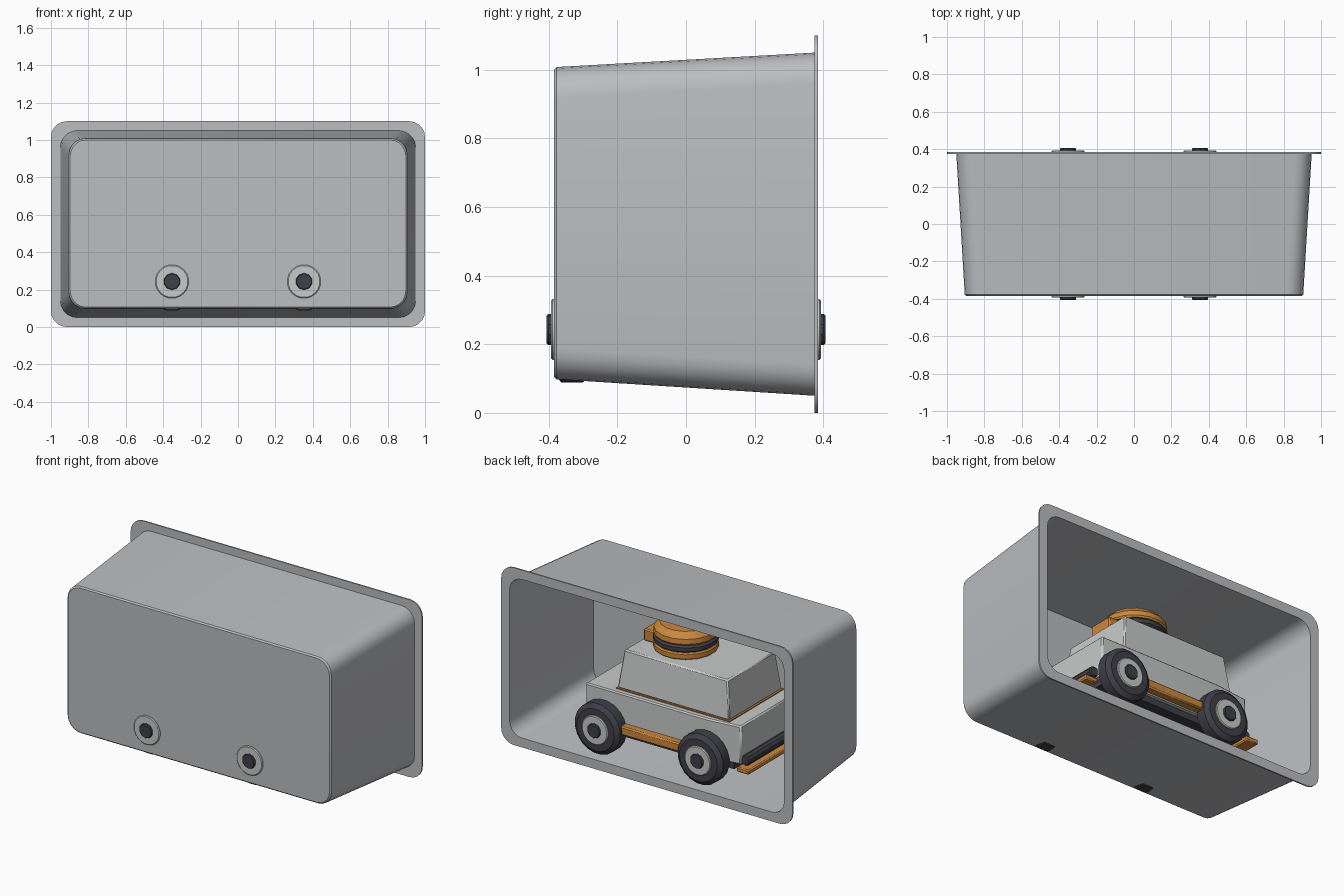
import bpy, bmesh, math
from mathutils import Matrix, Vector

if "Cube" in bpy.data.objects:
    bpy.data.objects.remove(bpy.data.objects["Cube"])


def material(name, rgb):
    m = bpy.data.materials.new(name)
    m.diffuse_color = (*rgb, 1)
    m.use_nodes = True
    m.node_tree.nodes["Principled BSDF"].inputs["Base Color"].default_value = m.diffuse_color
    return m


SHELL = material("shell grey", (0.50, 0.51, 0.53))
PALE = material("pale grey", (0.58, 0.59, 0.59))
DARK = material("dark charcoal", (0.05, 0.05, 0.065))
ORANGE = material("orange", (0.60, 0.25, 0.05))


def finish(name, bm, mat, bevel=0.0, segments=1, angle=30):
    bmesh.ops.recalc_face_normals(bm, faces=bm.faces)
    me = bpy.data.meshes.new(name)
    bm.to_mesh(me)
    bm.free()
    me.materials.append(mat)
    ob = bpy.data.objects.new(name, me)
    bpy.context.collection.objects.link(ob)
    if bevel:
        b = ob.modifiers.new("bevel", 'BEVEL')
        b.width, b.segments = bevel, segments
        b.limit_method, b.angle_limit = 'ANGLE', math.radians(25)
    bpy.context.view_layer.objects.active = ob
    ob.select_set(True)
    bpy.ops.object.shade_smooth_by_angle(angle=math.radians(angle))
    ob.select_set(False)
    return ob


def loft(rings):
    """Skin equal-length closed rings and cap both ends."""
    bm = bmesh.new()
    loops = [[bm.verts.new(p) for p in r] for r in rings]
    for a, b in zip(loops, loops[1:]):
        for i in range(len(a)):
            j = (i + 1) % len(a)
            bm.faces.new((a[i], a[j], b[j], b[i]))
    bm.faces.new(loops[0])
    bm.faces.new(loops[-1])
    return bm


def rounded(hx, hz, y, r, cz=0.55, n=5):
    pts = []
    for k, (sx, sz) in enumerate(((1, 1), (-1, 1), (-1, -1), (1, -1))):
        for i in range(n + 1):
            a = math.radians(90 * k + 90 * i / n)
            pts.append((sx * (hx - r) + r * math.cos(a), y,
                        cz + sz * (hz - r) + r * math.sin(a)))
    return pts


def box(name, x, y, z, mat, bevel=0.0):
    bm = bmesh.new()
    bmesh.ops.create_cube(bm, size=1)
    for v in bm.verts:
        v.co = [s[0] + (c + 0.5) * (s[1] - s[0]) for c, s in zip(v.co, (x, y, z))]
    return finish(name, bm, mat, bevel)


def turned(name, centre, profile, mat, axis='Z', n=16):
    """Disc-like part from (radius, height) steps along an axis."""
    rings = [[(r * math.cos(math.tau * (i + .5) / n), r * math.sin(math.tau * (i + .5) / n), h)
              for i in range(n)] for r, h in profile]
    bm = loft(rings)
    rot = {'Z': Matrix(), 'Y': Matrix.Rotation(-math.pi / 2, 4, 'X'),
           '-Y': Matrix.Rotation(math.pi / 2, 4, 'X')}[axis]
    bm.transform(Matrix.Translation(Vector(centre)) @ rot)
    return finish(name, bm, mat)


# Tapered tub, open at the back, with a thin outer rim
finish("tub_shell", loft([
    rounded(0.897, 0.447, -0.385, 0.085, 0.553),
    rounded(0.905, 0.455, -0.377, 0.09, 0.553),
    rounded(0.95, 0.50, 0.375, 0.09),
    rounded(1.0, 0.55, 0.375, 0.085),
    rounded(1.0, 0.55, 0.384, 0.085),
    rounded(0.942, 0.492, 0.384, 0.085),
    rounded(0.897, 0.447, -0.374, 0.085, 0.553)]), SHELL)

# Lower body with a narrowing nose
plan = [(0.48, 0.30), (-0.36, 0.30), (-0.57, 0.275)]
plan += [(x, -y) for x, y in reversed(plan)]
finish("lower_body", loft([[(x, y, z) for x, y in plan] for z in (0.23, 0.47)]), PALE, 0.008)
box("chassis_plate", (-0.52, 0.45), (-0.27, 0.27), (0.19, 0.235), DARK)

# Cabin frustum standing on a thin trim plate
box("cabin_trim", (-0.485, 0.295), (-0.265, 0.265), (0.468, 0.476), ORANGE)


def rect(x0, x1, hy, z):
    return [(x0, -hy, z), (x1, -hy, z), (x1, hy, z), (x0, hy, z)]


finish("cabin", loft([rect(-0.48, 0.29, 0.26, 0.474), rect(-0.45, 0.26, 0.235, 0.71)]),
       PALE, 0.008)

# Roof turret: stacked discs and a small rear box
turned("turret_base", (0, 0, 0.708), [(0.178, 0), (0.185, 0.008), (0.185, 0.035), (0.178, 0.043)], ORANGE)
turned("turret_band", (0, 0, 0.75), [(0.17, 0), (0.187, 0.012), (0.187, 0.035), (0.17, 0.048)], DARK)
turned("turret_cap", (0, 0, 0.797), [(0.178, 0), (0.185, 0.01), (0.182, 0.04), (0.15, 0.075)], ORANGE)
box("turret_box", (0.10, 0.24), (-0.075, 0.075), (0.71, 0.785), ORANGE, 0.008)

# Wheels: tyre, pale disc, dark hub cap
for sx in (-1, 1):
    for side, axis in ((1, 'Y'), (-1, '-Y')):
        end = "front" if sx < 0 else "rear"
        tag = f"{end}_{'left' if side < 0 else 'right'}"
        c = (sx * 0.353, side * 0.283, 0.243)
        turned("tyre_" + tag, c, [(0.135, 0), (0.157, 0.018), (0.157, 0.08), (0.13, 0.1)],
               DARK, axis, 20)
        turned("wheel_disc_" + tag, c, [(0.09, 0.09), (0.09, 0.106), (0.085, 0.110)],
               PALE, axis, 20)
        turned("hub_cap_" + tag, c, [(0.045, 0.10), (0.045, 0.118), (0.041, 0.123)],
               DARK, axis, 10)

# Side sills between the wheels
for side in (-1, 1):
    ys = sorted((side * 0.27, side * 0.345))
    box("side_sill", (-0.27, 0.27), ys, (0.235, 0.29), ORANGE, 0.008)

# Bumpers: dark tube above an orange bar at each end
for x, name in ((-0.585, "front"), (0.50, "rear")):
    turned(name + "_bumper_tube", (x, -0.26, 0.255),
           [(0.026, 0), (0.032, 0.008), (0.032, 0.512), (0.026, 0.52)], DARK, 'Y', 10)
    s = math.copysign(1, x)
    xs = sorted((x - s * 0.03, x + s * 0.055))
    hy = 0.30 if x < 0 else 0.25
    box(name + "_bumper_bar", xs, (-hy, hy), (0.195, 0.225), ORANGE, 0.006)
